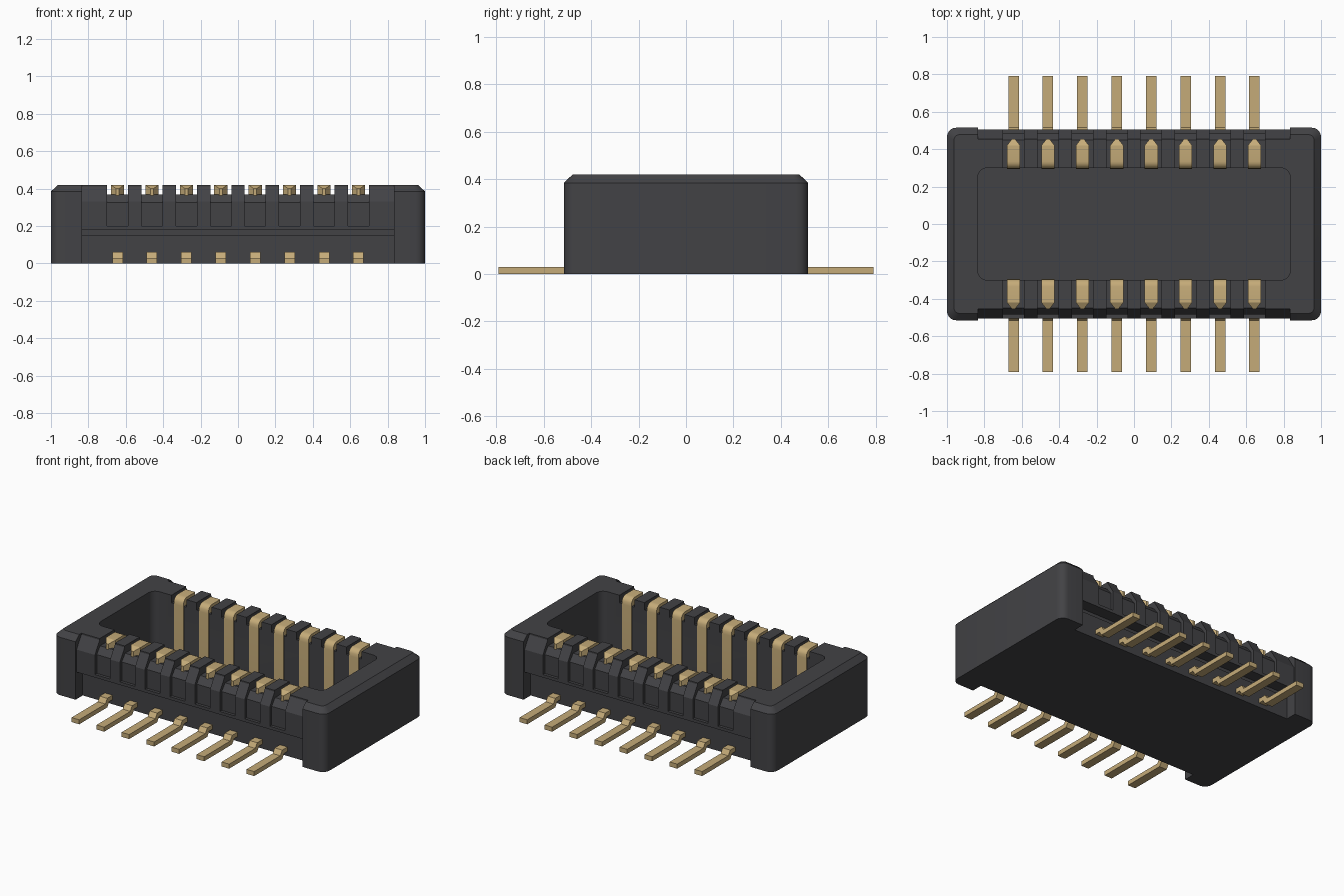
import bpy, bmesh, math
from mathutils import Vector

cube = bpy.data.objects.get("Cube")
if cube:
    bpy.data.objects.remove(cube, do_unlink=True)


def material(name, rgb):
    m = bpy.data.materials.new(name)
    m.use_nodes = True
    m.diffuse_color = (*rgb, 1)
    m.node_tree.nodes["Principled BSDF"].inputs["Base Color"].default_value = (*rgb, 1)
    return m


BLACK = material("black plastic", (0.055, 0.055, 0.06))
GOLD = material("gold contact", (0.56, 0.41, 0.19))
PIN_X = [(i - 3.5) * 0.184 for i in range(8)]


def make(name, bm, mat):
    bmesh.ops.recalc_face_normals(bm, faces=bm.faces)
    me = bpy.data.meshes.new(name)
    bm.to_mesh(me)
    bm.free()
    me.materials.append(mat)
    ob = bpy.data.objects.new(name, me)
    bpy.context.scene.collection.objects.link(ob)
    return ob


def loft(bm, rings):
    loops = [[bm.verts.new(p) for p in ring] for ring in rings]
    n = len(loops[0])
    for a, b in zip(loops, loops[1:]):
        for i in range(n):
            bm.faces.new((a[i], a[(i + 1) % n], b[(i + 1) % n], b[i]))
    bm.faces.new(loops[0][::-1])
    bm.faces.new(loops[-1])


def rounded(hx, hy, r, z, steps=5):
    pts = []
    for k, (sx, sy) in enumerate([(1, 1), (-1, 1), (-1, -1), (1, -1)]):
        for s in range(steps + 1):
            a = math.pi / 2 * (k + s / steps)
            pts.append(Vector((sx * (hx - r) + r * math.cos(a),
                               sy * (hy - r) + r * math.sin(a), z)))
    return pts


def extrude_x(bm, profile, x0, x1, side):
    loft(bm, [[(x, side * y, z) for y, z in profile] for x in (x0, x1)])


def cut(target, name, bm):
    cutter = make(name, bm, BLACK)
    cutter.hide_render = True
    mod = target.modifiers.new(name, 'BOOLEAN')
    mod.operation = 'DIFFERENCE'
    mod.solver = 'EXACT'
    mod.object = cutter
    bpy.context.view_layer.objects.active = target
    bpy.ops.object.modifier_apply(modifier=mod.name)
    bpy.data.objects.remove(cutter, do_unlink=True)


# Housing block with rounded corners and a chamfered rim
bm = bmesh.new()
loft(bm, [rounded(1, 0.515, 0.05, 0), rounded(1, 0.515, 0.05, 0.385),
          rounded(0.963, 0.478, 0.03, 0.42)])
housing = make("housing", bm, BLACK)

# Open well in the middle
bm = bmesh.new()
loft(bm, [rounded(0.835, 0.3, 0.05, 0.05), rounded(0.835, 0.3, 0.05, 0.6)])
cut(housing, "well_cutter", bm)

# Stepped outer face of both long walls
wall = [(0.44, -0.1), (0.44, 0.15), (0.425, 0.15), (0.425, 0.18), (0.505, 0.18),
        (0.505, 0.33), (0.455, 0.41), (0.455, 0.6), (0.7, 0.6), (0.7, -0.1)]
for side in (-1, 1):
    bm = bmesh.new()
    extrude_x(bm, wall, -0.835, 0.835, side)
    cut(housing, "wall_cutter", bm)

# Contact slots: an outer groove and a notch over the wall top
groove = [(0.485, 0.2), (0.485, 0.325), (0.45, 0.37), (0.2, 0.37),
          (0.2, 0.6), (0.7, 0.6), (0.7, 0.2)]
for side in (-1, 1):
    bm = bmesh.new()
    for x in PIN_X:
        extrude_x(bm, groove, x - 0.056, x + 0.056, side)
    cut(housing, "slot_cutter", bm)


# Contact inside the well: a strip bent over the wall top, ending in a point
def contact(bm, x, side):
    outer = [(0.295, 0.05), (0.295, 0.37)]
    for s in range(1, 6):
        a = math.pi / 2 * s / 5
        outer.append((0.335 - 0.04 * math.cos(a), 0.38 + 0.04 * math.sin(a)))
    outer += [(0.42, 0.42)]
    inner = [(0.42, 0.36), (0.33, 0.36), (0.33, 0.05)]
    extrude_x(bm, outer + inner, x - 0.035, x + 0.035, side)
    loft(bm, [[(x + dx, side * y, z) for dx, z in
               [(-w, 0.36), (w, 0.36), (w, top), (-w, top)]]
              for y, w, top in [(0.42, 0.035, 0.42), (0.455, 0.008, 0.40)]])


# Solder tail: cranked strip leaving the base of the wall
TAIL = [(0.42, 0.03), (0.475, 0.03), (0.495, 0), (0.79, 0), (0.79, 0.03),
        (0.515, 0.03), (0.495, 0.06), (0.42, 0.06)]

for side, label in ((-1, "front"), (1, "back")):
    bm = bmesh.new()
    for x in PIN_X:
        contact(bm, x, side)
    make(label + "_contacts", bm, GOLD)
    bm = bmesh.new()
    for x in PIN_X:
        extrude_x(bm, TAIL, x - 0.028, x + 0.028, side)
    make(label + "_solder_tails", bm, GOLD)

# Smooth the rounded corners and bends, keeping edges sharp
bpy.ops.object.select_all(action='DESELECT')
for ob in bpy.context.scene.objects:
    if ob.type == 'MESH':
        ob.select_set(True)
        bpy.context.view_layer.objects.active = ob
bpy.ops.object.shade_smooth_by_angle(angle=math.radians(25))
